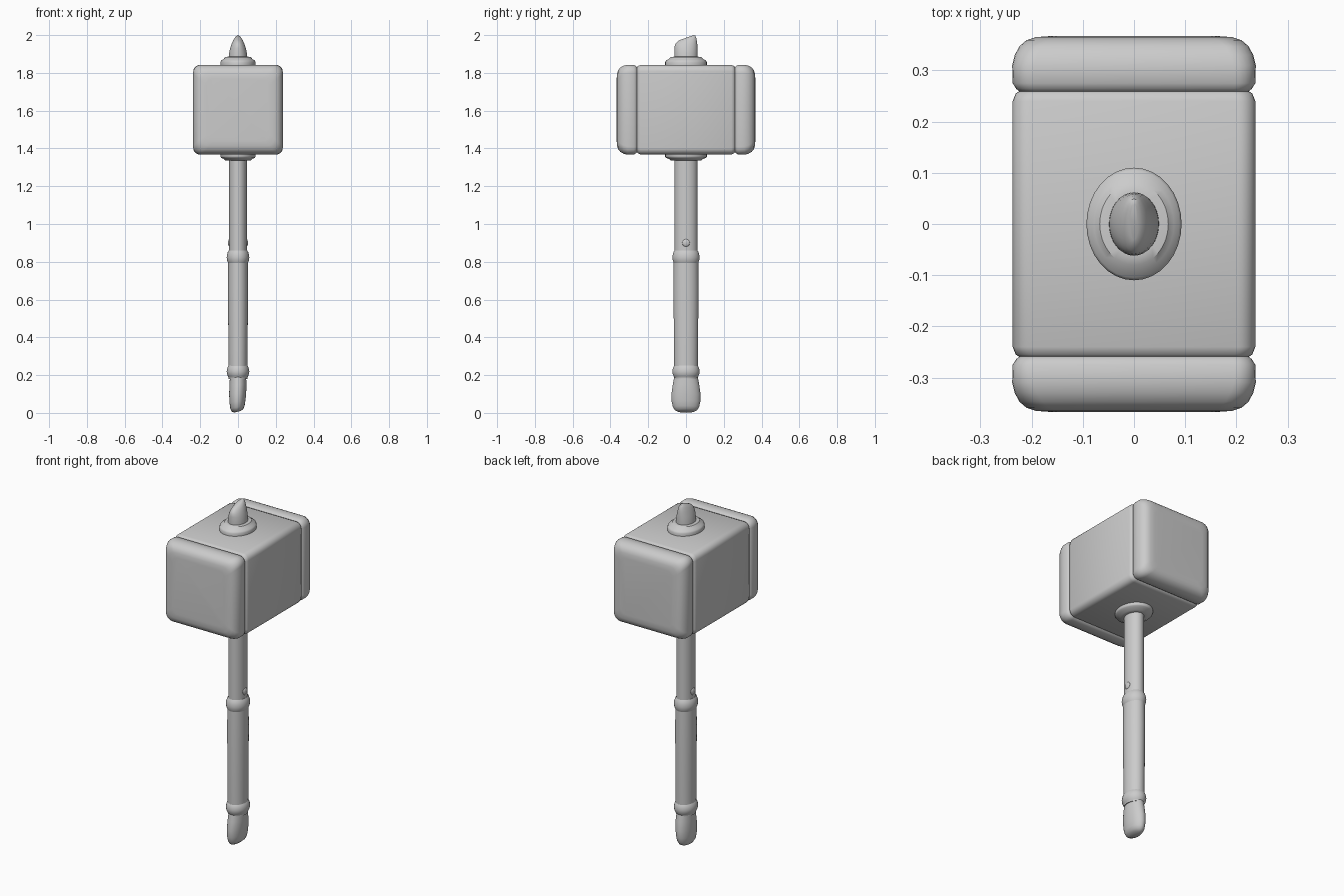
import bpy, bmesh
from math import sin, cos, pi, radians

if "Cube" in bpy.data.objects:
    bpy.data.objects.remove(bpy.data.objects["Cube"])


def skin(name, rings, angle=40):
    """Loft closed rings of points into a capped, smooth solid."""
    bm = bmesh.new()
    vr = [[bm.verts.new(p) for p in ring] for ring in rings]
    n = len(vr[0])
    for a, b in zip(vr, vr[1:]):
        for i in range(n):
            j = (i + 1) % n
            bm.faces.new((a[i], a[j], b[j], b[i]))
    bm.faces.new(vr[0])
    bm.faces.new(vr[-1])
    bmesh.ops.recalc_face_normals(bm, faces=bm.faces)
    me = bpy.data.meshes.new(name)
    bm.to_mesh(me)
    bm.free()
    ob = bpy.data.objects.new(name, me)
    bpy.context.collection.objects.link(ob)
    bpy.ops.object.select_all(action='DESELECT')
    ob.select_set(True)
    bpy.context.view_layer.objects.active = ob
    bpy.ops.object.shade_smooth_by_angle(angle=radians(angle))
    return ob


def oval_loft(name, sections, n=32):
    """Sections: z, x radius, y radius, optional centre x, centre y, tilt in x, tilt in y."""
    rings = []
    for s in sections:
        z, rx, ry, cx, cy, tx, ty = (list(s) + [0] * 4)[:7]
        ring = []
        for i in range(n):
            a = 2 * pi * i / n
            x, y = rx * cos(a), ry * sin(a)
            ring.append((cx + x, cy + y, z + tx * x + ty * y))
        rings.append(ring)
    return skin(name, rings)


def block_loft(name, sections, zc=1.605, k=6):
    """Sections along y: y, half size, corner radius (rounded squares)."""
    rings = []
    for y, h, r in sections:
        ring = []
        for q, (sx, sz) in enumerate(((1, 1), (-1, 1), (-1, -1), (1, -1))):
            for i in range(k + 1):
                a = pi / 2 * (q + i / k)
                ring.append((sx * (h - r) + r * cos(a), y,
                             zc + sz * (h - r) + r * sin(a)))
        rings.append(ring)
    return skin(name, rings)


# Hammer head: central block and two rounded striking caps
half = [(0.26, 0.223, 0.03), (0.255, 0.231, 0.033), (0.24, 0.237, 0.035)]
block_loft("head_block", [(-y, h, r) for y, h, r in half] + half[::-1])
cap = [(0.258, 0.223, 0.03), (0.264, 0.23, 0.035), (0.275, 0.237, 0.04),
       (0.31, 0.238, 0.043), (0.33, 0.233, 0.045), (0.347, 0.224, 0.045),
       (0.359, 0.21, 0.045), (0.365, 0.192, 0.04), (0.367, 0.165, 0.035)]
for side, s in (("front", -1), ("back", 1)):
    block_loft(side + "_cap", [(s * y, h, r) for y, h, r in cap])

# Collars where the handle passes through the head
collar = [(0.0, 0.093, 0.110), (0.016, 0.093, 0.110), (0.024, 0.089, 0.105),
          (0.030, 0.078, 0.092), (0.042, 0.067, 0.080), (0.044, 0.05, 0.06)]
oval_loft("top_collar", [(1.842 + z, rx, ry) for z, rx, ry in collar])
oval_loft("bottom_collar", [(1.368 - z * 0.75, rx, ry) for z, rx, ry in collar])

# Chisel-like tip with a slanted top
oval_loft("top_spike", [
    (1.86, 0.050, 0.061), (1.90, 0.048, 0.062), (1.93, 0.042, 0.061),
    (1.953, 0.034, 0.059, 0, 0, 0, 0.12), (1.970, 0.026, 0.054, 0, 0.001, 0, 0.25),
    (1.982, 0.017, 0.046, 0, 0.003, 0, 0.32), (1.987, 0.008, 0.036, 0, 0.004, 0, 0.35)])

# Shaft and wrapped grip
oval_loft("shaft", [(0.80, 0.047, 0.060), (1.40, 0.047, 0.060)])
oval_loft("grip", [(0.18, 0.049, 0.061), (0.24, 0.050, 0.063), (0.66, 0.053, 0.066),
                   (0.80, 0.052, 0.065)])

# Rings at both ends of the grip
for name, z, h in (("upper_ring", 0.823, 0.038), ("lower_ring", 0.219, 0.034)):
    oval_loft(name, [(z + h * t, 0.048 + d, 0.060 + d) for t, d in (
        (-1, 0.0), (-0.75, 0.005), (-0.4, 0.01), (0, 0.012),
        (0.4, 0.01), (0.75, 0.006), (1, 0.0))])

# Flared pommel with a slightly slanted end
oval_loft("pommel", [
    (0.21, 0.043, 0.060), (0.185, 0.043, 0.063), (0.15, 0.045, 0.070),
    (0.10, 0.045, 0.077, -0.002), (0.06, 0.042, 0.076, -0.003, 0, 0.1),
    (0.03, 0.038, 0.069, -0.003, 0, 0.2), (0.014, 0.030, 0.058, -0.002, 0, 0.25),
    (0.006, 0.018, 0.040, -0.002, 0, 0.25)])

# Rivets on both sides of the shaft
for side, s in (("right", 1), ("left", -1)):
    bpy.ops.mesh.primitive_uv_sphere_add(segments=20, ring_count=12, radius=0.02,
                                         location=(s * 0.045, 0, 0.90))
    ob = bpy.context.object
    ob.name = side + "_rivet"
    ob.scale.x = 0.4
    bpy.ops.object.shade_smooth()
